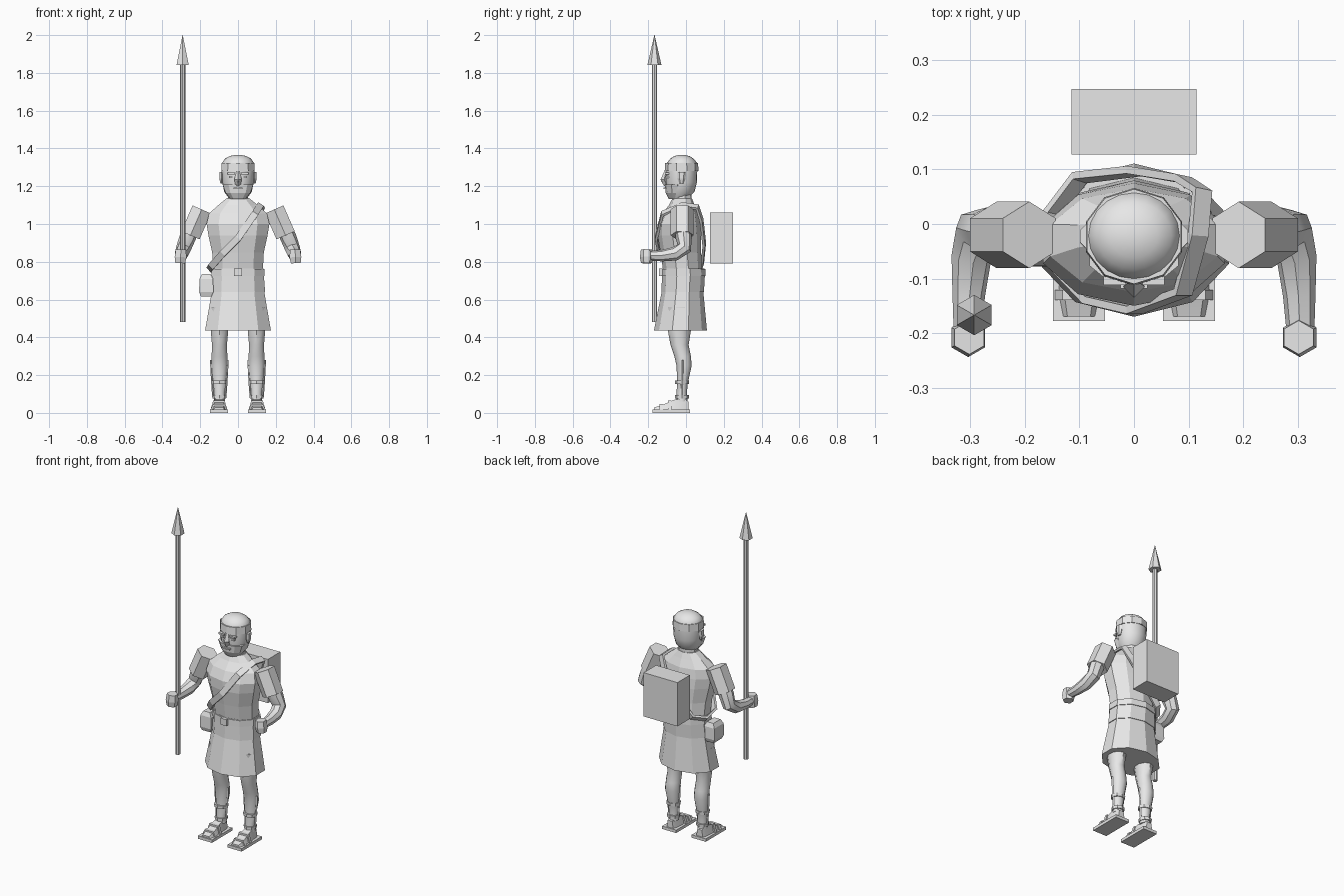
import bpy, bmesh, math
from mathutils import Vector

grey = bpy.data.materials.new("light_grey")
grey.diffuse_color = (0.8, 0.8, 0.8, 1)


def finish(name, bm, smooth=False):
    bmesh.ops.recalc_face_normals(bm, faces=bm.faces)
    me = bpy.data.meshes.new(name)
    bm.to_mesh(me)
    bm.free()
    me.materials.append(grey)
    ob = bpy.data.objects.new(name, me)
    bpy.context.collection.objects.link(ob)
    if smooth:
        bpy.ops.object.select_all(action='DESELECT')
        ob.select_set(True)
        bpy.context.view_layer.objects.active = ob
        bpy.ops.object.shade_smooth_by_angle(angle=math.radians(40))
    return ob


def skin(name, rings, smooth=False, closed=False):
    """Bridge a list of equal rings of points, capping the ends."""
    bm = bmesh.new()
    vs = [[bm.verts.new(p) for p in r] for r in rings]
    n = len(vs[0])
    pairs = list(zip(vs, vs[1:])) + ([(vs[-1], vs[0])] if closed else [])
    for a, b in pairs:
        for i in range(n):
            j = (i + 1) % n
            bm.faces.new((a[i], a[j], b[j], b[i]))
    if not closed:
        bm.faces.new(vs[0])
        bm.faces.new(vs[-1])
    return finish(name, bm, smooth)


def body(name, rows, n=10, x=0, smooth=False):
    """Stacked ovals: rows of (z, half width, front y, back y)."""
    rings = []
    for z, w, f, b in rows:
        ring = []
        for i in range(n):
            a = 2 * math.pi * i / n
            ring.append((x + w * math.sin(a) / 0.96, (f + b) / 2 - (b - f) / 2 * math.cos(a), z))
        rings.append(ring)
    return skin(name, rings, smooth)


def tube(name, pts, n=6, smooth=False, turn=0):
    """Rings square to a path of (x, y, z, radius)."""
    ps = [Vector(p[:3]) for p in pts]
    rings = []
    for k, p in enumerate(ps):
        d = ps[min(k + 1, len(ps) - 1)] - ps[max(k - 1, 0)]
        q = Vector((0, 0, 1)).rotation_difference(d)
        rings.append([p + q @ Vector((math.cos(t), math.sin(t), 0)) * pts[k][3]
                      for t in (turn + 2 * math.pi * i / n for i in range(n))])
    return skin(name, rings, smooth)


def box(name, x0, x1, y0, y1, z0, z1):
    return skin(name, [[(x0, y0, z), (x1, y0, z), (x1, y1, z), (x0, y1, z)] for z in (z0, z1)])


# Tunic, belt line, skirt
body("tunic", [(.76, .133, -.122, .085), (.85, .138, -.135, .08), (.94, .158, -.15, .08),
               (1.0, .168, -.15, .075), (1.055, .155, -.125, .065), (1.10, .105, -.09, .045),
               (1.135, .062, -.072, .032)])
body("tunic_hem", [(.64, .145, -.13, .095), (.73, .138, -.127, .1), (.765, .135, -.125, .098)])
body("belt", [(.725, .143, -.131, .104), (.763, .141, -.13, .102)])
body("skirt", [(.435, .176, -.17, .111), (.66, .137, -.125, .09)])
box("buckle", -.02, .02, -.142, -.125, .725, .765)

# Neck, head, beard
body("neck", [(1.08, .06, -.075, .03), (1.19, .05, -.07, .03)], n=10)
body("head", [(1.135, .045, -.085, .01), (1.17, .07, -.1, .045), (1.22, .08, -.105, .058),
              (1.29, .084, -.106, .06), (1.325, .08, -.1, .057), (1.346, .066, -.083, .04),
              (1.36, .042, -.062, .018), (1.366, .015, -.035, -.01)], n=20, smooth=True)
body("beard", [(1.133, .04, -.092, -.02), (1.165, .066, -.108, -.01),
               (1.21, .082, -.112, -.01)], n=10)
body("headband", [(1.28, .089, -.113, .066), (1.323, .087, -.11, .064)])
tube("nose", [(0, -.103, 1.205, .014), (0, -.115, 1.235, .02), (0, -.106, 1.28, .008)], n=4)
skin("nose_tip", [[(-.017, -.1, 1.218), (.017, -.1, 1.218), (0, -.133, 1.225)],
                  [(-.006, -.1, 1.275), (.006, -.1, 1.275), (0, -.112, 1.275)]])
box("mouth", -.025, .025, -.118, -.1, 1.185, 1.193)

for s, side in ((-1, "right"), (1, "left")):
    # Face details
    box(side + "_eye", s * .035 - .012, s * .035 + .012, -.108, -.09, 1.243, 1.254)
    box(side + "_brow", s * .036 - .02, s * .036 + .02, -.112, -.09, 1.262, 1.272)
    body(side + "_ear", [(1.215, .006, -.035, -.012), (1.24, .012, -.045, -.002),
                         (1.275, .012, -.045, .0)], n=6, x=s * .088)
    # Sleeve, arm, fist
    tube(side + "_sleeve", [(s * .252, -.02, .94, .061), (s * .192, -.02, 1.077, .061)],
         turn=math.pi / 6)
    tube(side + "_arm", [(s * .305, -.19, .832, .026), (s * .303, -.13, .832, .03),
                         (s * .298, -.06, .842, .037), (s * .288, -.01, .872, .04),
                         (s * .268, -.012, .925, .043), (s * .24, -.018, .99, .043)],
         n=8, smooth=True)
    tube(side + "_fist", [(s * .306, -.208, .793, .03), (s * .304, -.208, .825, .036),
                          (s * .302, -.208, .865, .031)], turn=math.pi / 6)
    # Leg with ankle wraps
    body(side + "_leg", [(.06, .03, -.052, .008), (.11, .029, -.05, .005), (.16, .033, -.047, .01),
                         (.25, .044, -.05, .03), (.30, .042, -.062, .026), (.36, .04, -.082, .014),
                         (.43, .046, -.095, .025), (.56, .056, -.105, .045)],
         n=10, x=s * .098, smooth=True)
    for z, w in ((.162, .04), (.085, .035)):
        body(side + "_ankle_wrap", [(z - .009, w, -.058, .015), (z + .009, w + .002, -.058, .016)],
             n=8, x=s * .099)
    for dx in (-.038, .038):
        tube(side + "_shin_lace", [(s * .099 + dx * .85, -.022, .09, .006),
                                   (s * .099 + dx, -.02, .17, .006),
                                   (s * .099 + dx * 1.15, -.02, .28, .006)], n=4)
    # Sandal and foot
    box(side + "_sole", s * .101 - .048, s * .101 + .048, -.178, .02, 0, .018)
    skin(side + "_foot", [[(s * .101 - w, y, .016), (s * .101 + w, y, .016),
                           (s * .101 + w * .7, y, h), (s * .101 - w * .7, y, h)]
                          for y, w, h in ((-.17, .03, .028), (-.13, .038, .04), (-.06, .034, .07),
                                          (-.01, .03, .078), (.012, .022, .06))], smooth=True)
    for y, h in ((-.13, .047), (-.085, .066)):
        skin(side + "_sandal_strap", [[(s * .101 - .045, yy, .016), (s * .101 + .045, yy, .016),
                                       (s * .101 + .03, yy, h), (s * .101 - .03, yy, h)]
                                      for yy in (y - .009, y + .009)])

# Shoulder strap looping across the chest and back
loop = [Vector(p) for p in ((.125, .06, 1.09), (.118, -.02, 1.1), (.09, -.125, 1.055),
                            (0, -.158, .925), (-.08, -.14, .845), (-.142, -.075, .775),
                            (-.15, .02, .76), (-.1, .085, .78), (0, .097, .89), (.09, .082, 1.02))]
centre = Vector((0, -.03, .92))
rings = []
for i, p in enumerate(loop):
    d = (loop[(i + 1) % len(loop)] - loop[i - 1]).normalized()
    out = p - centre
    out = (out - d * out.dot(d)).normalized()
    w = d.cross(out) * .018
    rings.append([p + w + out * .007, p - w + out * .007, p - w - out * .007, p + w - out * .007])
skin("shoulder_strap", rings, closed=True)

# Backpack and hip pouch
box("backpack", -.115, .115, .127, .248, .79, 1.06)
skin("pouch", [[(-.168 - w, y0, z), (-.168 + w, y0, z), (-.168 + w, y1, z), (-.168 - w, y1, z)]
               for z, w, y0, y1 in ((.617, .028, -.07, .01), (.64, .038, -.078, .018),
                                    (.71, .036, -.076, .016), (.735, .022, -.065, .005))])

# Spear
tube("spear_shaft", [(-.293, -.167, .48, .014), (-.293, -.167, 1.86, .014)], n=8, smooth=True)
tube("spear_head", [(-.293, -.167, 1.842, .037), (-.293, -.167, 2.0, .001)], turn=math.pi / 6)
